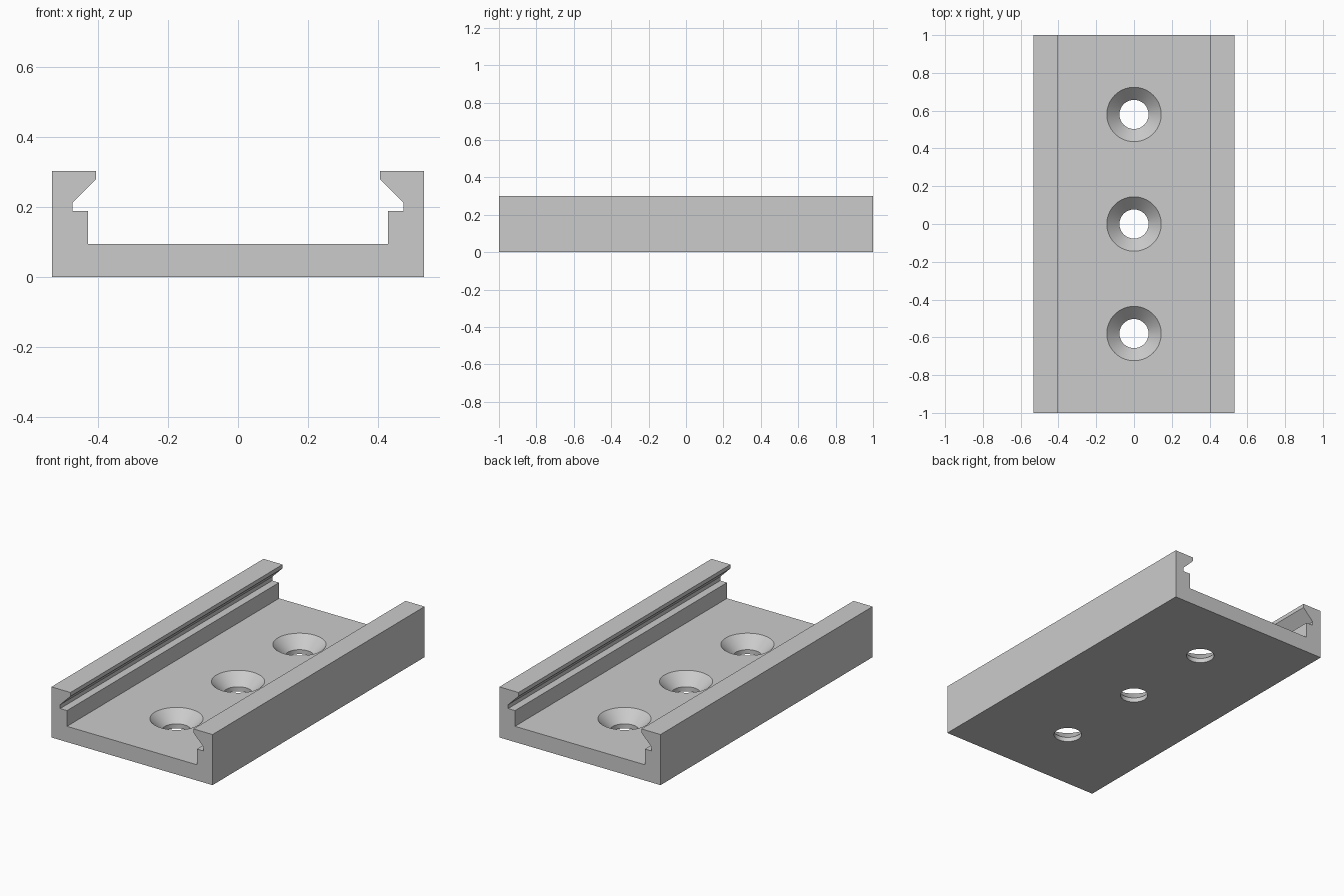
import bpy, bmesh, math

if "Cube" in bpy.data.objects:
    bpy.data.objects.remove(bpy.data.objects["Cube"])

grey = bpy.data.materials.new("light grey")
grey.diffuse_color = (0.6, 0.6, 0.6, 1)
grey.use_nodes = True
grey.node_tree.nodes["Principled BSDF"].inputs["Base Color"].default_value = grey.diffuse_color


def finish(bm, name):
    bmesh.ops.recalc_face_normals(bm, faces=bm.faces)
    mesh = bpy.data.meshes.new(name)
    bm.to_mesh(mesh)
    bm.free()
    mesh.materials.append(grey)
    obj = bpy.data.objects.new(name, mesh)
    bpy.context.collection.objects.link(obj)
    return obj


# Channel rail: half section mirrored, then extruded along y
half = [(0.532, 0), (0.532, 0.302), (0.406, 0.302), (0.406, 0.279),
        (0.474, 0.211), (0.474, 0.188), (0.429, 0.188), (0.429, 0.094)]
section = half + [(-x, z) for x, z in reversed(half)]
bm = bmesh.new()
face = bm.faces.new([bm.verts.new((x, -1, z)) for x, z in section])
ext = bmesh.ops.extrude_face_region(bm, geom=[face])
bmesh.ops.translate(bm, vec=(0, 2, 0),
                    verts=[g for g in ext["geom"] if isinstance(g, bmesh.types.BMVert)])
rail = finish(bm, "channel_rail")

# Countersunk screw holes: turned cutter shapes
SIDES = 64
bore = [(0.077, -0.05), (0.077, 0.027), (0.144, 0.094), (0.144, 0.15)]
bm = bmesh.new()
for y in (-0.58, 0, 0.58):
    rings = [[bm.verts.new((r * math.cos(2 * math.pi * i / SIDES),
                            y + r * math.sin(2 * math.pi * i / SIDES), z))
              for i in range(SIDES)] for r, z in bore]
    for low, high in zip(rings, rings[1:]):
        for i in range(SIDES):
            j = (i + 1) % SIDES
            bm.faces.new((low[i], low[j], high[j], high[i]))
    bm.faces.new(rings[0])
    bm.faces.new(rings[-1])
cutter = finish(bm, "screw_hole_cutter")
cutter.hide_render = True
cutter.hide_set(True)

cut = rail.modifiers.new("screw_holes", "BOOLEAN")
cut.operation = "DIFFERENCE"
cut.solver = "EXACT"
cut.object = cutter

# Apply the cut, keep edges crisp and bores smooth
bpy.context.view_layer.objects.active = rail
rail.select_set(True)
bpy.ops.object.modifier_apply(modifier=cut.name)
bpy.data.objects.remove(cutter)
bpy.ops.object.shade_smooth_by_angle(angle=math.radians(30))
